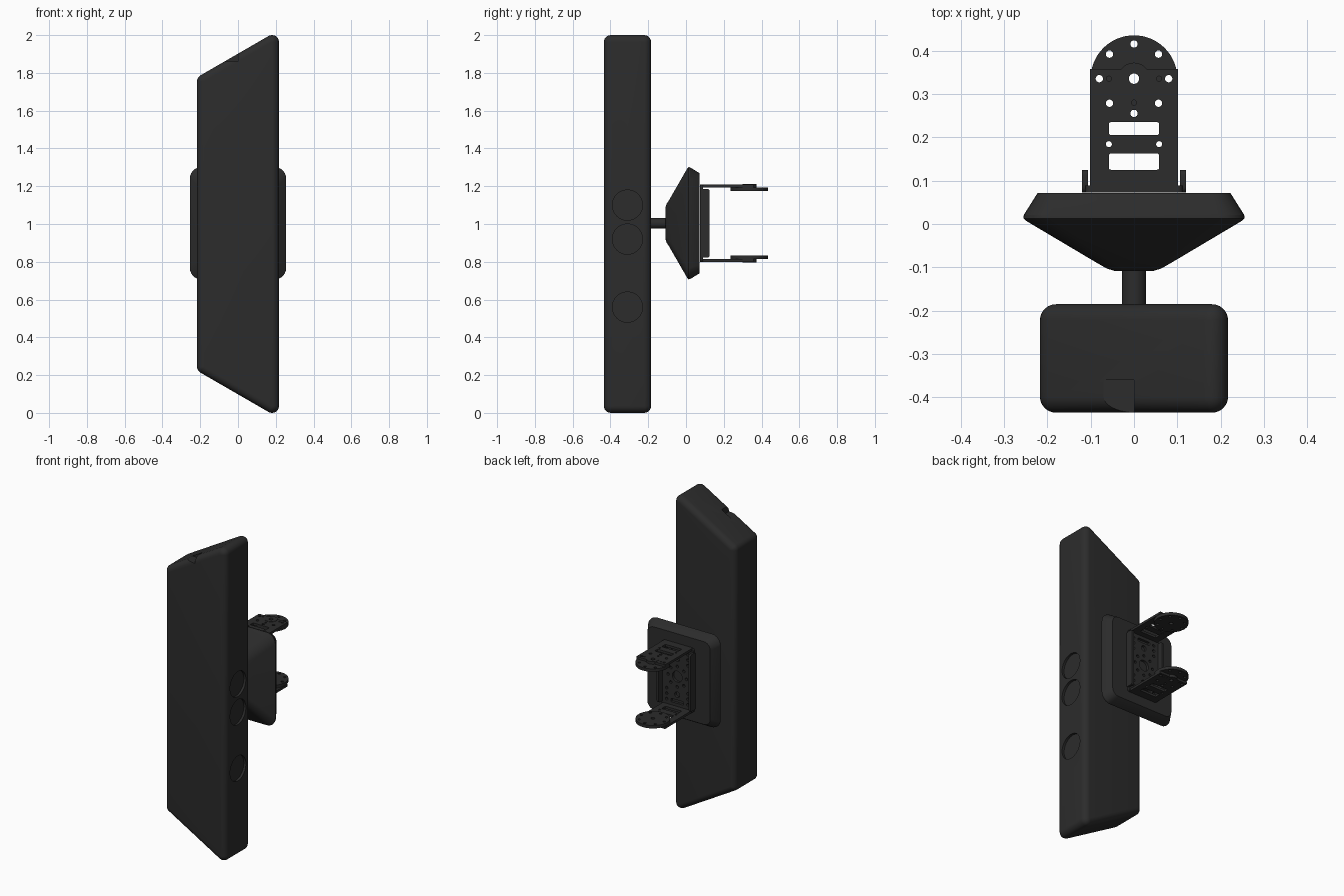
import bpy, bmesh, math
from mathutils import Vector, Matrix

if "Cube" in bpy.data.objects:
    bpy.data.objects.remove(bpy.data.objects["Cube"])

CZ = 1.004  # height of the mount axis
dark = bpy.data.materials.new("dark_plastic")
dark.diffuse_color = (0.025, 0.025, 0.025, 1)
dark.use_nodes = True
dark.node_tree.nodes["Principled BSDF"].inputs["Base Color"].default_value = dark.diffuse_color


def finish(ob, angle=30):
    bpy.ops.object.select_all(action='DESELECT')
    ob.select_set(True)
    bpy.context.view_layer.objects.active = ob
    ob.data.materials.clear()
    ob.data.materials.append(dark)
    bpy.ops.object.shade_smooth_by_angle(angle=math.radians(angle))
    return ob


def from_bmesh(bm, name):
    me = bpy.data.meshes.new(name)
    bmesh.ops.recalc_face_normals(bm, faces=bm.faces[:])
    bm.to_mesh(me)
    bm.free()
    ob = bpy.data.objects.new(name, me)
    bpy.context.collection.objects.link(ob)
    return ob


def circle(x, y, r, n=24):
    return [(x + r * math.cos(2 * math.pi * i / n), y + r * math.sin(2 * math.pi * i / n)) for i in range(n)]


def round_rect(hx, hy, r, cx=0, cy=0, n=6):
    pts = []
    for k, (sx, sy) in enumerate([(1, 1), (-1, 1), (-1, -1), (1, -1)]):
        for i in range(n + 1):
            a = math.pi / 2 * (k + i / n)
            pts.append((cx + sx * (hx - r) + r * math.cos(a), cy + sy * (hy - r) + r * math.sin(a)))
    return pts


def plate(name, loops, thick, matrix):
    """Flat sheet: the first loop is the outline, the rest are holes."""
    cu = bpy.data.curves.new(name, 'CURVE')
    cu.dimensions, cu.fill_mode, cu.extrude = '2D', 'BOTH', thick / 2
    for pts in loops:
        sp = cu.splines.new('POLY')
        sp.points.add(len(pts) - 1)
        for p, (x, y) in zip(sp.points, pts):
            p.co = (x, y, 0, 1)
        sp.use_cyclic_u = True
    ob = bpy.data.objects.new(name, cu)
    bpy.context.collection.objects.link(ob)
    bpy.ops.object.select_all(action='DESELECT')
    ob.select_set(True)
    bpy.context.view_layer.objects.active = ob
    bpy.ops.object.convert(target='MESH')
    ob = bpy.context.object
    ob.data.transform(matrix)
    return finish(ob)


# Slanted body: hull of rounded corners
R = 0.037
bm = bmesh.new()
for x, z in [(0.18, 2 - R), (0.18, R), (-0.18, 1.755), (-0.18, 0.245)]:
    for y in (-0.435 + R, -0.185 - R):
        bm.verts.new((x, y + R, z))
        bm.verts.new((x, y - R, z))
        for j in range(1, 12):
            t = math.pi * j / 12
            for i in range(24):
                a = math.pi * i / 12
                bm.verts.new((x + R * math.sin(t) * math.cos(a), y + R * math.cos(t), z + R * math.sin(t) * math.sin(a)))
bmesh.ops.convex_hull(bm, input=bm.verts[:])
bmesh.ops.delete(bm, geom=[v for v in bm.verts if not v.link_faces], context='VERTS')
bmesh.ops.dissolve_limit(bm, angle_limit=0.01, verts=bm.verts[:], edges=bm.edges[:])
body = from_bmesh(bm, "slanted_body")

# Cutter: three round side recesses and the top notch
bm = bmesh.new()
for z in (1.10, 0.92, 0.56):
    bmesh.ops.create_cone(bm, cap_ends=True, segments=48, radius1=0.08, radius2=0.08, depth=0.1,
                          matrix=Matrix.Translation((0.252, -0.31, z)) @ Matrix.Rotation(math.pi / 2, 4, 'Y'))
bmesh.ops.create_cube(bm, size=1, matrix=Matrix.Translation((-0.06, -0.41, 1.911)) @ Matrix.Diagonal((0.12, 0.1, 0.1, 1)))
cutter = from_bmesh(bm, "body_cutter")
cutter.hide_render = True
mod = body.modifiers.new("cut", 'BOOLEAN')
mod.operation, mod.object, mod.solver = 'DIFFERENCE', cutter, 'EXACT'
finish(body)
bpy.ops.object.modifier_apply(modifier="cut")
bpy.data.objects.remove(cutter)

# Neck rod
bm = bmesh.new()
bmesh.ops.create_cone(bm, cap_ends=True, segments=32, radius1=0.028, radius2=0.028, depth=0.12,
                      matrix=Matrix.Translation((0, -0.145, CZ)) @ Matrix.Rotation(math.pi / 2, 4, 'X'))
finish(from_bmesh(bm, "neck_rod"))

# Flared mount: lofted rounded rectangles (y, half width, half height, corner radius)
bm = bmesh.new()
rings = []
for y, hx, hz, r in [(-0.108, 0.045, 0.085, 0.03), (-0.103, 0.062, 0.102, 0.035), (-0.09, 0.085, 0.122, 0.04),
                     (0.008, 0.25, 0.292, 0.06), (0.013, 0.255, 0.297, 0.06), (0.021, 0.254, 0.296, 0.06),
                     (0.072, 0.222, 0.265, 0.045)]:
    rings.append([bm.verts.new((x, y, z)) for x, z in round_rect(hx, hz, r, 0, CZ)])
for a, b in zip(rings, rings[1:]):
    for i in range(len(a)):
        j = (i + 1) % len(a)
        bm.faces.new((a[i], a[j], b[j], b[i]))
bm.faces.new(rings[0])
bm.faces.new(rings[-1])
finish(from_bmesh(bm, "flared_mount"), 25)

# Bracket back plate with its hole pattern
holes = [circle(0, 0, 0.035)]
holes += [circle(0.065 * math.cos(k * math.pi / 4), 0.065 * math.sin(k * math.pi / 4), 0.009, 12) for k in range(8)]
for s in (-1, 1):
    holes += [round_rect(0.045, 0.011, 0.006, 0, s * 0.16, 3), circle(0, s * 0.115, 0.018)]
    holes += [circle(x, s * z, 0.009, 12) for x in (-0.075, 0.075) for z in (0.09, 0.125, 0.16)]
upright = Matrix.Translation((0, 0.081, CZ)) @ Matrix.Rotation(math.pi / 2, 4, 'X')
plate("bracket_back", [round_rect(0.112, 0.203, 0.012)] + holes, 0.016, upright)

# Bracket side flanges
for s, side in ((-1, "left"), (1, "right")):
    turn = Matrix.Translation((s * 0.1125, 0, CZ)) @ Matrix((((0, 0, 1, 0)), (1, 0, 0, 0), (0, 1, 0, 0), (0, 0, 0, 1)))
    plate("side_flange_" + side, [round_rect(0.026, 0.182, 0.012, 0.099, 0)], 0.014, turn)

# Bracket arms with end discs and bosses, mirrored top and bottom
ring = [(0.08 * math.cos(k * math.pi / 4), 0.335 + 0.08 * math.sin(k * math.pi / 4)) for k in range(8)]
ring_holes = [circle(x, y, 0.0085, 16) for x, y in ring]
hub = circle(0, 0.335, 0.012)
low_holes = [h for h, p in zip(ring_holes, ring) if p[1] < 0.345]
slots = [round_rect(0.058, 0.015, 0.005, 0, 0.22, 3), round_rect(0.058, 0.019, 0.005, 0, 0.144, 3)]
slots += [circle(x, 0.184, 0.007, 16) for x in (-0.058, 0.058)]
slots += [circle(x, 0.335, 0.006, 12) for x in (-0.058, 0.058)] + [circle(0, 0.28, 0.006, 12)]
arm = [(-0.101, 0.074), (0.101, 0.074), (0.101, 0.357), (-0.101, 0.357)]
for s, end in ((-1, "lower"), (1, "upper")):
    def at(dz):
        return Matrix.Translation((0, 0, CZ + s * dz))
    plate(end + "_arm", [arm, hub] + low_holes + slots, 0.015, at(0.198))
    plate(end + "_disc", [circle(0, 0.335, 0.1, 64), hub] + ring_holes, 0.019, at(0.181))
    plate(end + "_boss", [circle(0, 0.335, 0.037, 32), hub], 0.017, at(0.199))
